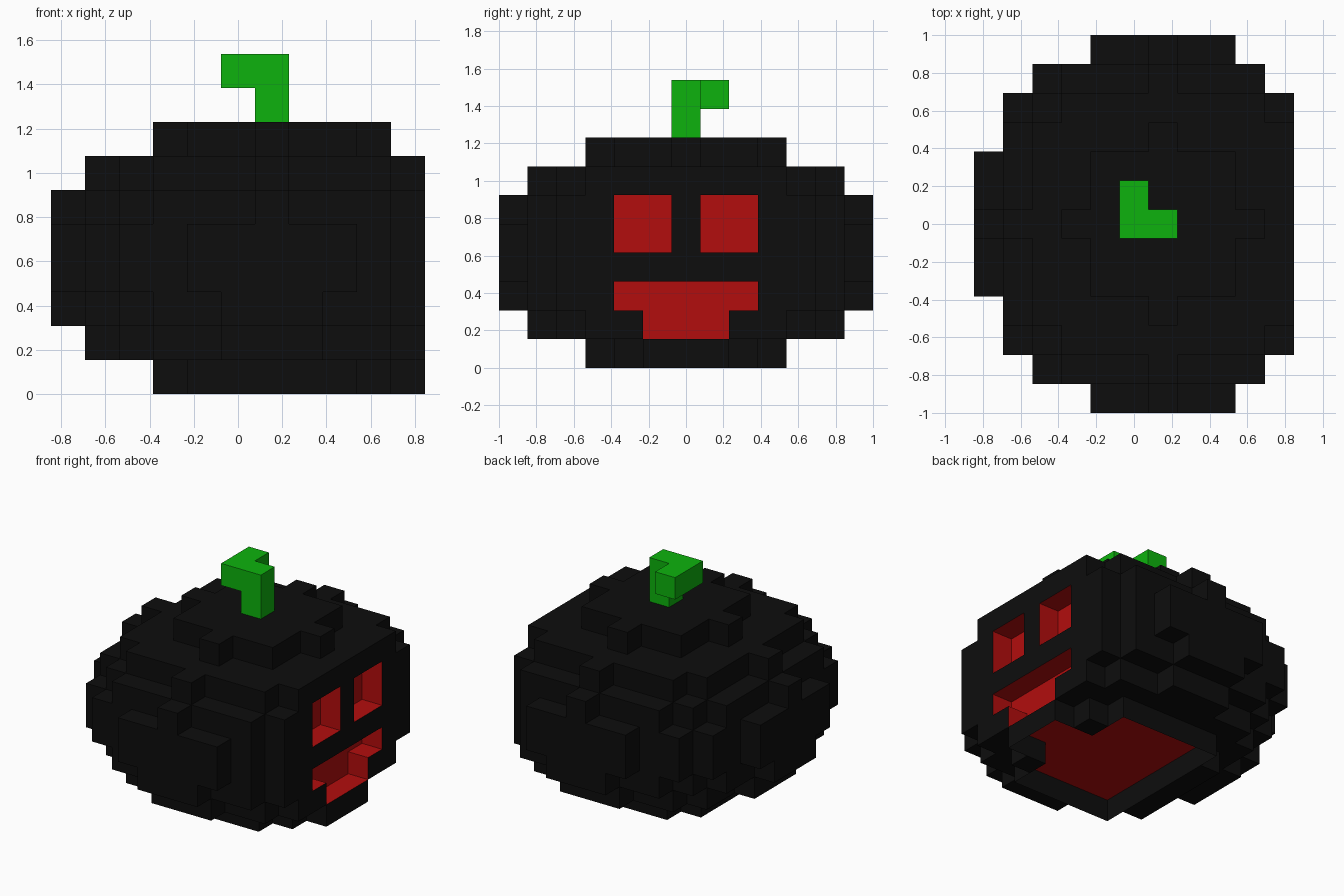
import bpy

if "Cube" in bpy.data.objects:
    bpy.data.objects.remove(bpy.data.objects["Cube"])

V = 2 / 13                                   # voxel size
DIRS = [(1, 0, 0), (-1, 0, 0), (0, 1, 0), (0, -1, 0), (0, 0, 1), (0, 0, -1)]


def material(name, rgb):
    m = bpy.data.materials.new(name)
    m.diffuse_color = (*rgb, 1)
    m.use_nodes = True
    m.node_tree.nodes["Principled BSDF"].inputs["Base Color"].default_value = m.diffuse_color
    return m


BLACK = material("black_skin", (0.004, 0.004, 0.004))
RED = material("red_lining", (0.45, 0.004, 0.004))
GREEN = material("green_stem", (0.004, 0.45, 0.004))


def quad(cell, d):
    """Corners of the cell side facing d, wound outward, in half-voxel steps."""
    axis = [abs(c) for c in d].index(1)
    u, w = (axis + 1) % 3, (axis + 2) % 3
    corners = []
    for a, b in ((-1, -1), (1, -1), (1, 1), (-1, 1)):
        p = [2 * c for c in cell]
        p[axis] += d[axis]
        p[u] += a
        p[w] += b
        corners.append(tuple(p))
    return corners if d[axis] > 0 else corners[::-1]


def build(name, faces, mats):
    """Make one mesh from (corners, material slot) pairs."""
    index, polys = {}, []
    for corners, _ in faces:
        polys.append([index.setdefault(p, len(index)) for p in corners])
    verts = [(x * V / 2, y * V / 2, (z + 1) * V / 2) for x, y, z in index]
    mesh = bpy.data.meshes.new(name)
    mesh.from_pydata(verts, [], polys)
    for m in mats:
        mesh.materials.append(m)
    for poly, (_, slot) in zip(mesh.polygons, faces):
        poly.material_index = slot
    obj = bpy.data.objects.new(name, mesh)
    bpy.context.collection.objects.link(obj)


# Round body: squared radius of each layer, centred on x cell 1, cut flat at x cell 5
layers = [13, 26, 37, 41, 41, 36, 25, 9]
body = {(i, j, k) for k, r2 in enumerate(layers)
        for i in range(-5, 6) for j in range(-6, 7)
        if (i - 1) ** 2 + j * j <= r2 and not (i == 5 and abs(j) > 4)}
body |= {(5, j, 0) for j in (-1, 0, 1)}

# Face openings in the flat side: two eyes and a stepped mouth
face = {(5, s * j, k) for s in (-1, 1) for j in (1, 2) for k in (4, 5)}
face |= {(5, j, 2) for j in range(-2, 3)} | {(5, j, 1) for j in range(-1, 2)}

# Open recess underneath, with thin outer walls
recess = {(i, j, 0) for i in range(-1, 4) for j in range(-3, 4)}
recess |= {(i, j, 0) for i in (4, 5) for j in range(-1, 2)}
solid = body - face - recess

faces = []
for c in sorted(solid):
    for d in DIRS:
        n = tuple(a + b for a, b in zip(c, d))
        if n not in solid:
            red = n in face or (n in recess and d[2] == -1)
            faces.append((quad(c, d), int(red)))
for c in sorted(recess):
    for d in DIRS[:5]:
        n = tuple(a + b for a, b in zip(c, d))
        if n in face:
            faces.append((quad(c, d), 1))    # mouth floor
        elif n not in body:
            faces.append((quad(c, d), 0))    # thin wall
build("pumpkin_body", faces, [BLACK, RED])

# Crooked stem
stem = {(1, 0, 8), (1, 0, 9), (0, 0, 9), (0, 1, 9)}
build("stem", [(quad(c, d), 0) for c in sorted(stem) for d in DIRS
               if tuple(a + b for a, b in zip(c, d)) not in stem], [GREEN])
